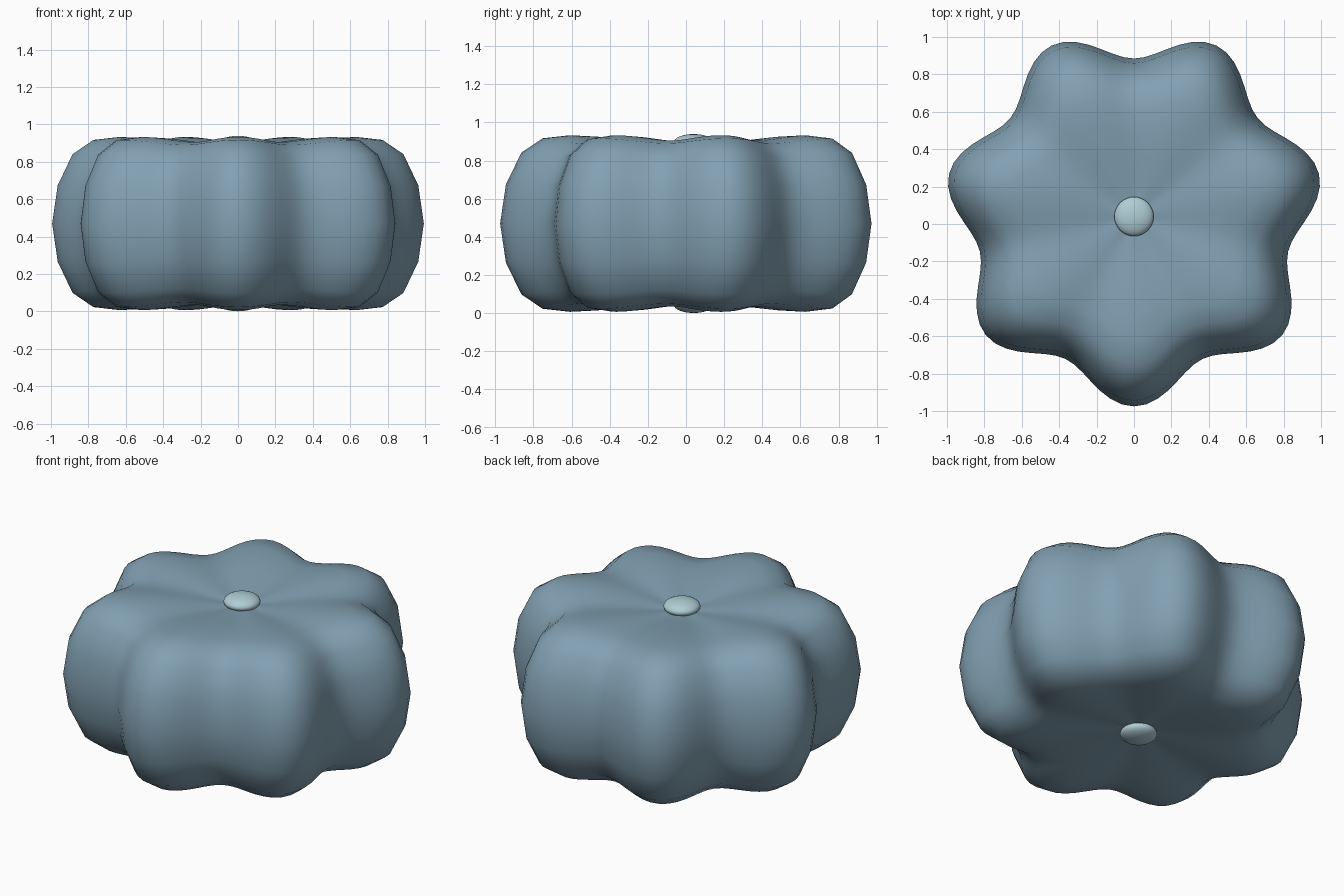
import bpy, bmesh, math

if "Cube" in bpy.data.objects:
    bpy.data.objects.remove(bpy.data.objects["Cube"])

LOBES, PER_LOBE = 7, 14
CY, MID = 0.04, 0.47          # centre of the flower shape, mid height


def material(name, rgb):
    m = bpy.data.materials.new(name)
    m.diffuse_color = (*rgb, 1)
    m.use_nodes = True
    m.node_tree.nodes["Principled BSDF"].inputs["Base Color"].default_value = m.diffuse_color
    return m


def add_object(name, bm, mat):
    bmesh.ops.recalc_face_normals(bm, faces=bm.faces)
    for f in bm.faces:
        f.smooth = True
    me = bpy.data.meshes.new(name)
    bm.to_mesh(me)
    bm.free()
    me.materials.append(mat)
    ob = bpy.data.objects.new(name, me)
    bpy.context.collection.objects.link(ob)
    return ob


blue = material("dusty blue fabric", (0.223, 0.352, 0.445))
pale = material("pale blue button", (0.429, 0.610, 0.665))

# Cushion: half profile (radius, half height) mirrored, swept round with lobes
half = [(0.10, 0.410), (0.22, 0.422), (0.36, 0.442), (0.50, 0.456), (0.64, 0.463),
        (0.78, 0.447), (0.89, 0.372), (0.97, 0.205)]
profile = half + [(1.0, 0.0)] + [(r, -h) for r, h in reversed(half)]
n = LOBES * PER_LOBE
bm = bmesh.new()
rings = []
for r, h in profile:
    ring = []
    for i in range(n):
        a = -math.pi / 2 + 2 * math.pi * i / n
        c = math.cos(LOBES * (a + math.pi / 2))
        rad = r * (0.93 + 0.085 * c)
        z = h * (1 + 0.03 * min(1, r / 0.6) * (c - 1))
        ring.append(bm.verts.new((rad * math.cos(a), CY + rad * math.sin(a), MID + z)))
    rings.append(ring)
for a, b in zip(rings, rings[1:]):
    for i in range(n):
        j = (i + 1) % n
        bm.faces.new((a[i], a[j], b[j], b[i]))
for ring, h in ((rings[0], 0.405), (rings[-1], -0.405)):
    pole = bm.verts.new((0, CY, MID + h))
    for i in range(n):
        bm.faces.new((ring[i], ring[(i + 1) % n], pole))
add_object("lobed_cushion", bm, blue)

# Flattened buttons in the top and bottom dimples
for name, z in (("top_button", 0.895), ("bottom_button", 0.045)):
    bm = bmesh.new()
    bmesh.ops.create_uvsphere(bm, u_segments=32, v_segments=16, radius=0.105)
    for v in bm.verts:
        v.co.z *= 0.42
    ob = add_object(name, bm, pale)
    ob.location = (0, CY, z)
